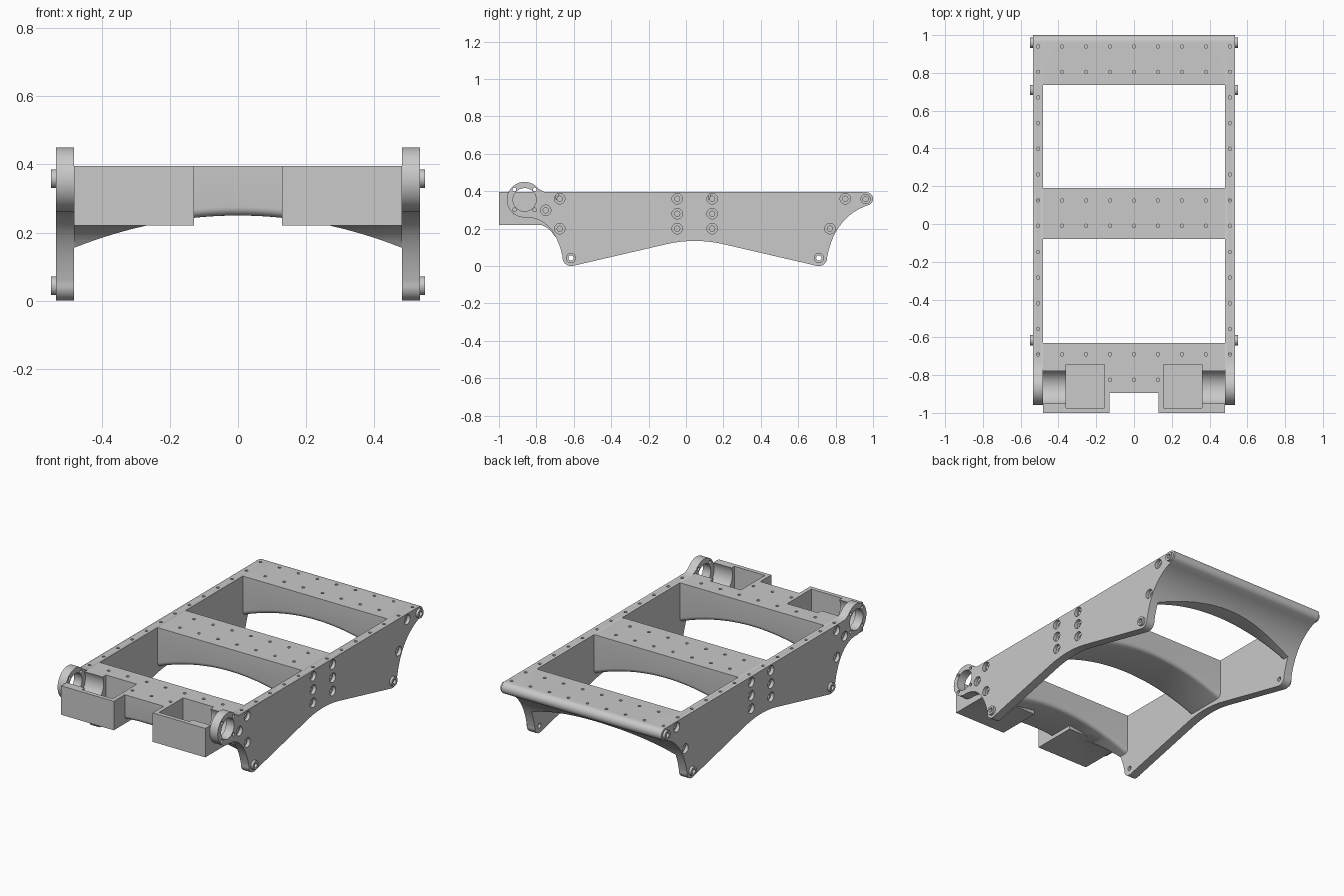
import bpy, bmesh
from math import cos, sin, radians, pi
from mathutils import Matrix, Vector

if "Cube" in bpy.data.objects:
    bpy.data.objects.remove(bpy.data.objects["Cube"])

GREY = (0.585, 0.585, 0.585, 1)
grey = bpy.data.materials.new("machined grey")
grey.use_nodes = True
grey.diffuse_color = GREY
grey.node_tree.nodes["Principled BSDF"].inputs["Base Color"].default_value = GREY

TOP, INNER, OUTER = 0.395, 0.482, 0.535
RING = (-0.863, 0.355)


def make(name, bm):
    bm.normal_update()
    bmesh.ops.recalc_face_normals(bm, faces=bm.faces)
    if bm.calc_volume(signed=True) < 0:
        bmesh.ops.reverse_faces(bm, faces=bm.faces)
    mesh = bpy.data.meshes.new(name)
    bm.to_mesh(mesh)
    bm.free()
    mesh.materials.append(grey)
    ob = bpy.data.objects.new(name, mesh)
    bpy.context.collection.objects.link(ob)
    return ob


def prism(bm, pts, place, a, b):
    """Extrude a 2D outline between a and b; place maps (u, v, depth) to 3D."""
    rows = [[bm.verts.new(place(u, v, d)) for u, v in pts] for d in (a, b)]
    bm.faces.new(rows[0][::-1])
    bm.faces.new(rows[1])
    for i in range(len(pts)):
        j = (i + 1) % len(pts)
        bm.faces.new((rows[0][i], rows[0][j], rows[1][j], rows[1][i]))
    bm.normal_update()


def side(u, v, d):
    return Vector((d, u, v))


def front(u, v, d):
    return Vector((u, d, v))


def box(bm, x, y, z):
    prism(bm, [(y[0], z[0]), (y[1], z[0]), (y[1], z[1]), (y[0], z[1])], side, *x)


def cyl_x(bm, y, z, r, a, b, n=32):
    prism(bm, [(y + r * cos(2 * pi * i / n), z + r * sin(2 * pi * i / n)) for i in range(n)], side, a, b)


def arc(c, r, a, b, n=10):
    ang = [radians(a + (b - a) * i / n) for i in range(n + 1)]
    return [(c[0] + r * cos(t), c[1] + r * sin(t)) for t in ang]


def bez(p, q, s, n=12):
    t = [i / n for i in range(n + 1)]
    return [tuple((1 - k) ** 2 * p[i] + 2 * k * (1 - k) * q[i] + k * k * s[i] for i in (0, 1)) for k in t]


def boolean(ob, bm, op="DIFFERENCE"):
    tool = make("cutter", bm)
    tool.hide_render = True
    mod = ob.modifiers.new("cut", "BOOLEAN")
    mod.object, mod.operation, mod.solver = tool, op, "EXACT"
    bpy.context.view_layer.objects.active = ob
    bpy.ops.object.modifier_apply(modifier=mod.name)
    bpy.data.objects.remove(tool)


# Outline shared by plates and cross members: rear nose, feet and arched belly
lower = arc((0.965, 0.36), 0.035, 90, -50)
lower += bez((0.98, 0.328), (0.80, 0.27), (0.756, 0.055))
lower += arc((0.71, 0.045), 0.045, 5, -103)
lower += bez((0.2, 0.117), (0.0475, 0.152), (-0.105, 0.117))
lower += arc((-0.615, 0.045), 0.045, -77, -185)
plate_outline = lower + bez((-0.662, 0.06), (-0.71, 0.255), (-0.85, 0.261))
plate_outline += arc(RING, 0.095, -92, -322, 36) + [(-0.755, TOP)]
core_outline = lower + bez((-0.662, 0.06), (-0.70, 0.215), (-0.8, 0.225)) + [(-1.05, 0.225), (-1.05, TOP)]

# Positions of the small holes in the top deck
STEP = 0.127
deck_holes = [(i * STEP, y) for y in (0.94, 0.805, 0.125, -0.01, -0.69) for i in range(-4, 5)]
deck_holes += [(i * STEP, -0.825) for i in (-1, 0, 1)]
deck_holes += [(s * 4 * STEP, y0 - i * 0.136) for s in (-1, 1) for y0 in (0.67, -0.148) for i in range(4)]


def drill_deck(ob, x, y):
    bm = bmesh.new()
    for hx, hy in deck_holes:
        if x[0] < hx < x[1] and y[0] < hy < y[1]:
            bmesh.ops.create_cone(bm, cap_ends=True, segments=16, radius1=0.009, radius2=0.009,
                                  depth=0.08, matrix=Matrix.Translation((hx, hy, TOP)))
    boolean(ob, bm)


# Cross members: arched beams with rounded lower edges
def cross_member(name, y0, y1):
    n = 32
    xs = [INNER * (2 * i / n - 1) for i in range(n + 1)]
    pts = [(x, 0.25 - 0.095 * (x / INNER) ** 2) for x in xs] + [(INNER, 0.45), (-INNER, 0.45)]
    bm = bmesh.new()
    prism(bm, pts, front, y0, y1)
    bmesh.ops.recalc_face_normals(bm, faces=bm.faces)
    rim = [e for e in bm.edges if all(v.co.z < 0.3 for v in e.verts)
           and abs(e.verts[0].co.y - e.verts[1].co.y) < 1e-5]
    bmesh.ops.bevel(bm, geom=rim, offset=0.025, segments=5, profile=0.5, affect="EDGES")
    ob = make(name, bm)
    bm = bmesh.new()
    prism(bm, core_outline, side, -0.6, 0.6)
    boolean(ob, bm, "INTERSECT")
    return ob


spans = {"front_cross_member": (-0.895, -0.63), "middle_cross_member": (-0.08, 0.19),
         "rear_cross_member": (0.735, 1.02)}
members = {name: cross_member(name, *y) for name, y in spans.items()}
nose = members["front_cross_member"]

# Front housings with open pockets and round troughs behind the rings
for s in (-1, 1):
    bm = bmesh.new()
    box(bm, (s * 0.13, s * INNER), (-1.0, -0.725), (0.22, TOP))
    boolean(nose, bm, "UNION")
for s in (-1, 1):
    bm = bmesh.new()
    box(bm, (s * 0.155, s * 0.36), (-0.975, -0.745), (0.235, 0.5))
    boolean(nose, bm)
    bm = bmesh.new()
    cyl_x(bm, *RING, 0.095, s * 0.358, s * 0.5, 48)
    boolean(nose, bm)
for name, ob in members.items():
    drill_deck(ob, (-INNER, INNER), spans[name])

# Side plates with bosses, counterbored holes and a bearing ring
bosses = [(0.96, 0.358), (0.71, 0.043), (-0.615, 0.043)]
bores = [(-0.675, 0.36), (-0.75, 0.298), (-0.675, 0.2), (0.77, 0.2), (0.852, 0.36)]
bores += [(y, z) for y in (-0.047, 0.14) for z in (0.2, 0.28, 0.36)]
parts = list(members.values())
for s, label in ((-1, "right"), (1, "left")):
    bm = bmesh.new()
    prism(bm, plate_outline, side, s * INNER, s * OUTER)
    plate = make(label + "_side_plate", bm)
    bm = bmesh.new()
    for y, z in bosses:
        cyl_x(bm, y, z, 0.027, s * 0.51, s * 0.55)
    boolean(plate, bm, "UNION")
    bm = bmesh.new()
    for y, z in bores:
        cyl_x(bm, y, z, 0.028, s * 0.515, s * 0.6)
    boolean(plate, bm)
    bm = bmesh.new()
    for y, z in bores + bosses:
        cyl_x(bm, y, z, 0.014, s * 0.4, s * 0.6, 20)
    cyl_x(bm, *RING, 0.062, s * 0.4, s * 0.6, 48)
    for y, z in arc(RING, 0.077, 45, 315, 3):
        cyl_x(bm, y, z, 0.01, s * 0.4, s * 0.6, 16)
    boolean(plate, bm)
    drill_deck(plate, (INNER, 1) if s > 0 else (-1, -INNER), (-1, 1))
    parts.append(plate)

# Smooth curved faces, keep edges crisp
bpy.ops.object.select_all(action="DESELECT")
for ob in parts:
    ob.select_set(True)
bpy.context.view_layer.objects.active = parts[0]
bpy.ops.object.shade_smooth_by_angle(angle=radians(30))
